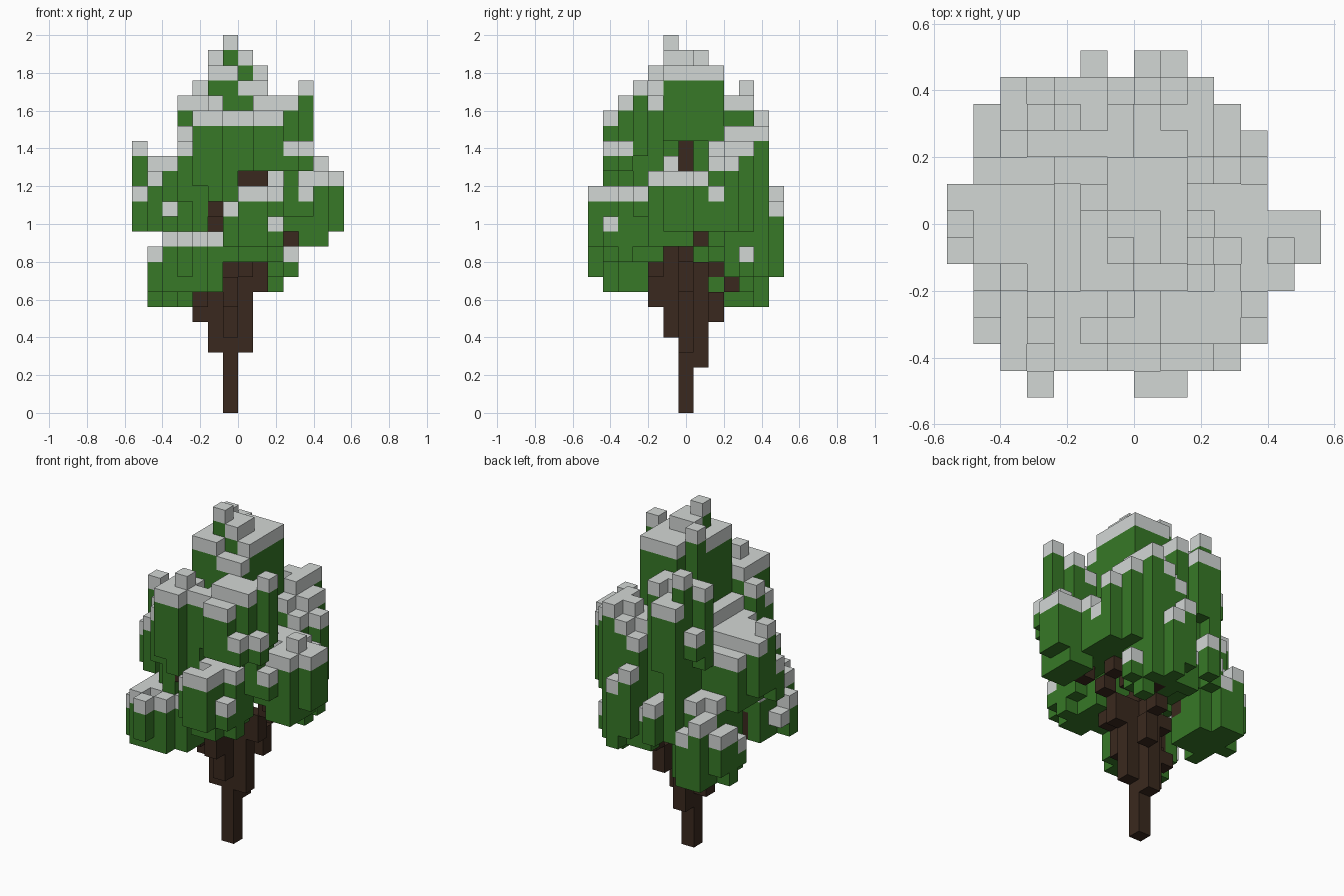
import bpy, bmesh, random
from mathutils import Vector

random.seed(7)
CELL = 0.08

old = bpy.data.objects.get("Cube")
if old:
    bpy.data.objects.remove(old, do_unlink=True)


def material(name, colour):
    mat = bpy.data.materials.new(name)
    mat.use_nodes = True
    mat.diffuse_color = (*colour, 1)
    mat.node_tree.nodes["Principled BSDF"].inputs["Base Color"].default_value = (*colour, 1)
    return mat


bark = material("dark_bark", (0.042, 0.022, 0.013))
leaf_green = material("leaf_green", (0.038, 0.19, 0.02))
snow_white = material("snow_grey_white", (0.65, 0.68, 0.665))

wood, leaves = set(), set()


# Branches are stepped lines of cells between two points
def branch(start, end):
    a, b = Vector(start), Vector(end)
    steps = int(max(abs(c) for c in b - a))
    for n in range(steps + 1):
        wood.add(tuple(round(c) for c in a.lerp(b, n / steps)))


branch((-1, 0, 0), (-1, 0, 18))        # trunk
branch((-1, 1, 3), (-1, 1, 9))         # thickened fork
branch((-2, 0, 4), (-2, 0, 8))
branch((0, 0, 4), (0, 0, 9))
branch((-1, -1, 5), (-1, -1, 10))
branch((-3, 0, 6), (-3, -1, 7))        # spreading limbs
branch((-3, -1, 7), (-4, -2, 9))
branch((-1, -2, 7), (0, -2, 10))
branch((-1, 1, 5), (1, 4, 9))
branch((1, 0, 8), (1, 0, 9))
branch((1, 0, 9), (3, -1, 11))
branch((1, 0, 9), (2, 1, 11))
branch((-2, 1, 8), (-4, 3, 10))
branch((-1, 0, 11), (-4, 0, 14))
branch((-1, 0, 11), (-2, -4, 13))
branch((-1, 0, 13), (0, -2, 15))
branch((0, -2, 15), (1, -2, 15))
branch((-1, 0, 13), (2, 3, 16))

# Crown outline: first and last cell of every row, front to back
LOW = (0, -5, -6, -6, -6, -7, -7, -7, -6, -6, -6, -5, -2)
HIGH = (2, 3, 4, 4, 5, 6, 6, 4, 4, 4, 3, 2, 1)


# A cluster is a round footprint with a ragged top and underside
def cluster(i0, i1, j0, j1, k0, k1):
    for i in range(i0, i1 + 1):
        for j in range(j0, j1 + 1):
            u = (2 * i - i0 - i1) / (i1 - i0 + 1)
            v = (2 * j - j0 - j1) / (j1 - j0 + 1)
            r = u * u + v * v
            if r > 1 or not LOW[j + 6] <= i <= HIGH[j + 6]:
                continue
            rim = r > 0.5
            top = k1 - random.choice((0, 1, 1, 2, 3) if rim else (0, 0, 0, 1))
            base = k0 + random.choice((0, 0, 1) if rim else (0,))
            leaves.update((i, j, k) for k in range(base, top + 1))


cluster(-6, -2, -5, -2, 8, 11)     # lower boughs
cluster(-5, -1, -4, -1, 10, 14)
cluster(-1, 2, -6, -2, 10, 14)
cluster(-6, -3, 1, 5, 7, 12)
cluster(-4, 0, 2, 5, 10, 14)
cluster(-1, 3, 3, 6, 9, 13)
cluster(2, 5, -3, 3, 12, 15)
cluster(4, 5, -2, 0, 11, 15)
cluster(4, 6, -2, 0, 12, 15)
cluster(-7, -3, -2, 2, 12, 16)     # middle boughs
cluster(-4, -1, -3, 3, 12, 17)
cluster(1, 4, 1, 4, 12, 16)
cluster(-4, -1, -5, -2, 14, 19)    # upper boughs
cluster(0, 4, -5, -2, 16, 20)
cluster(-4, -1, 2, 5, 15, 20)
cluster(-1, 3, 2, 5, 13, 18)

# Crown top narrows in steps to a single tip
for i0, i1, j0, j1, k0, k1 in ((-2, 1, -2, 1, 18, 21), (-1, 1, -1, 2, 18, 22),
                               (-2, -1, -2, 0, 22, 22), (-1, 0, -1, 0, 23, 23)):
    leaves.update((i, j, k) for i in range(i0, i1 + 1)
                  for j in range(j0, j1 + 1) for k in range(k0, k1 + 1))

# Loose tufts sticking out of the boughs
for i, j, top in ((-1, -1, 24), (-2, 1, 23), (4, -3, 21), (-3, 4, 21), (-7, 0, 17),
                  (5, -1, 16), (-4, -6, 11), (-2, 6, 12), (0, 6, 14), (6, 0, 15),
                  (-4, 3, 20), (-2, -4, 20), (2, 5, 18), (2, 4, 10), (1, 6, 13),
                  (1, -6, 13), (-7, -1, 14), (4, 3, 16)):
    leaves.update((i, j, k) for k in range(top - 2, top + 1))

leaves -= wood
solid = wood | leaves
# Snow lies on every leaf cell open to the sky or to a gap above it
snow = {c for c in leaves if (c[0], c[1], c[2] + 1) not in solid}


# Make a mesh from the exposed sides of the cells
def build(name, cells, mat):
    bm = bmesh.new()
    for cell in sorted(cells):
        centre = Vector((cell[0] + 0.5, cell[1], cell[2] + 0.5))
        for axis in range(3):
            for sign in (-1, 1):
                step = [0, 0, 0]
                step[axis] = sign
                if tuple(a + b for a, b in zip(cell, step)) in solid:
                    continue
                n, u, v = Vector(step), Vector(), Vector()
                u[(axis + 1) % 3] = 1
                v[(axis + 2) % 3] = sign
                ring = [(centre + (n + u * a + v * b) / 2) * CELL
                        for a, b in ((-1, -1), (1, -1), (1, 1), (-1, 1))]
                bm.faces.new([bm.verts.new(p) for p in ring])
    bmesh.ops.remove_doubles(bm, verts=bm.verts, dist=CELL / 100)
    bmesh.ops.dissolve_limit(bm, angle_limit=0.01, verts=bm.verts, edges=bm.edges)
    mesh = bpy.data.meshes.new(name)
    bm.to_mesh(mesh)
    bm.free()
    mesh.materials.append(mat)
    bpy.context.collection.objects.link(bpy.data.objects.new(name, mesh))


build("trunk_and_branches", wood, bark)
build("leaf_clusters", leaves - snow, leaf_green)
build("snow_caps", snow, snow_white)
